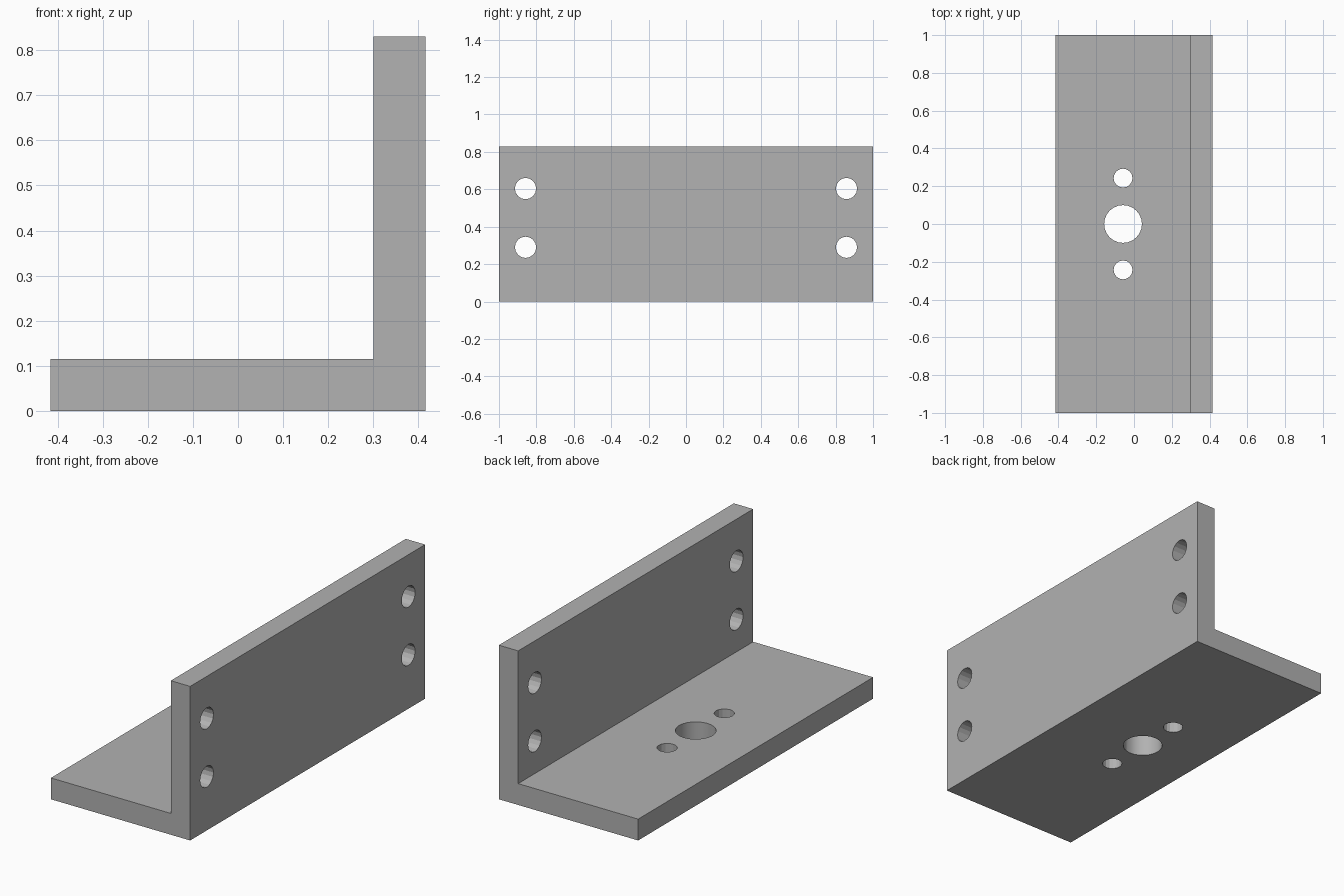
import bpy
import math

if "Cube" in bpy.data.objects:
    bpy.data.objects.remove(bpy.data.objects["Cube"], do_unlink=True)

HALF_W, HEIGHT, THICK = 0.415, 0.83, 0.115

# Plain grey metal
grey = bpy.data.materials.new("grey metal")
grey.use_nodes = True
colour = (0.445, 0.445, 0.445, 1)
grey.diffuse_color = colour
grey.node_tree.nodes["Principled BSDF"].inputs["Base Color"].default_value = colour

# L-shaped profile extruded along y
profile = [(-HALF_W, 0), (HALF_W, 0), (HALF_W, HEIGHT), (HALF_W - THICK, HEIGHT),
           (HALF_W - THICK, THICK), (-HALF_W, THICK)]
n = len(profile)
verts = [(x, y, z) for y in (-1, 1) for x, z in profile]
faces = [tuple(range(n)), tuple(reversed(range(n, 2 * n)))]
faces += [(i, i + n, (i + 1) % n + n, (i + 1) % n) for i in range(n)]
mesh = bpy.data.meshes.new("angle_bracket")
mesh.from_pydata(verts, [], faces)
mesh.materials.append(grey)
bracket = bpy.data.objects.new("angle_bracket", mesh)
bpy.context.collection.objects.link(bracket)


def drill(name, location, radius, sides, axis):
    """Cut a round hole through one plate of the bracket."""
    turn = (0, math.pi / 2, 0) if axis == "X" else (0, 0, 0)
    bpy.ops.mesh.primitive_cylinder_add(vertices=sides, radius=radius, depth=3 * THICK,
                                        location=location, rotation=turn)
    cutter = bpy.context.object
    cutter.name = name
    cutter.data.materials.append(grey)
    bpy.context.view_layer.objects.active = bracket
    cut = bracket.modifiers.new(name, "BOOLEAN")
    cut.operation = "DIFFERENCE"
    cut.solver = "EXACT"
    cut.object = cutter
    bpy.ops.object.modifier_apply(modifier=name)
    bpy.data.objects.remove(cutter, do_unlink=True)


# Fixing holes in the upright plate and the base
for side in (-1, 1):
    for z in (0.29, 0.604):
        drill("wall_hole", (HALF_W - THICK / 2, side * 0.858, z), 0.057, 16, "X")
    drill("base_hole", (-0.058, side * 0.243, THICK / 2), 0.05, 16, "Z")

# Large centre hole in the base
drill("centre_hole", (-0.058, 0, THICK / 2), 0.1, 24, "Z")

# Smooth only the finely divided centre hole
bpy.ops.object.select_all(action="DESELECT")
bracket.select_set(True)
bpy.context.view_layer.objects.active = bracket
bpy.ops.object.shade_smooth_by_angle(angle=math.radians(20))
